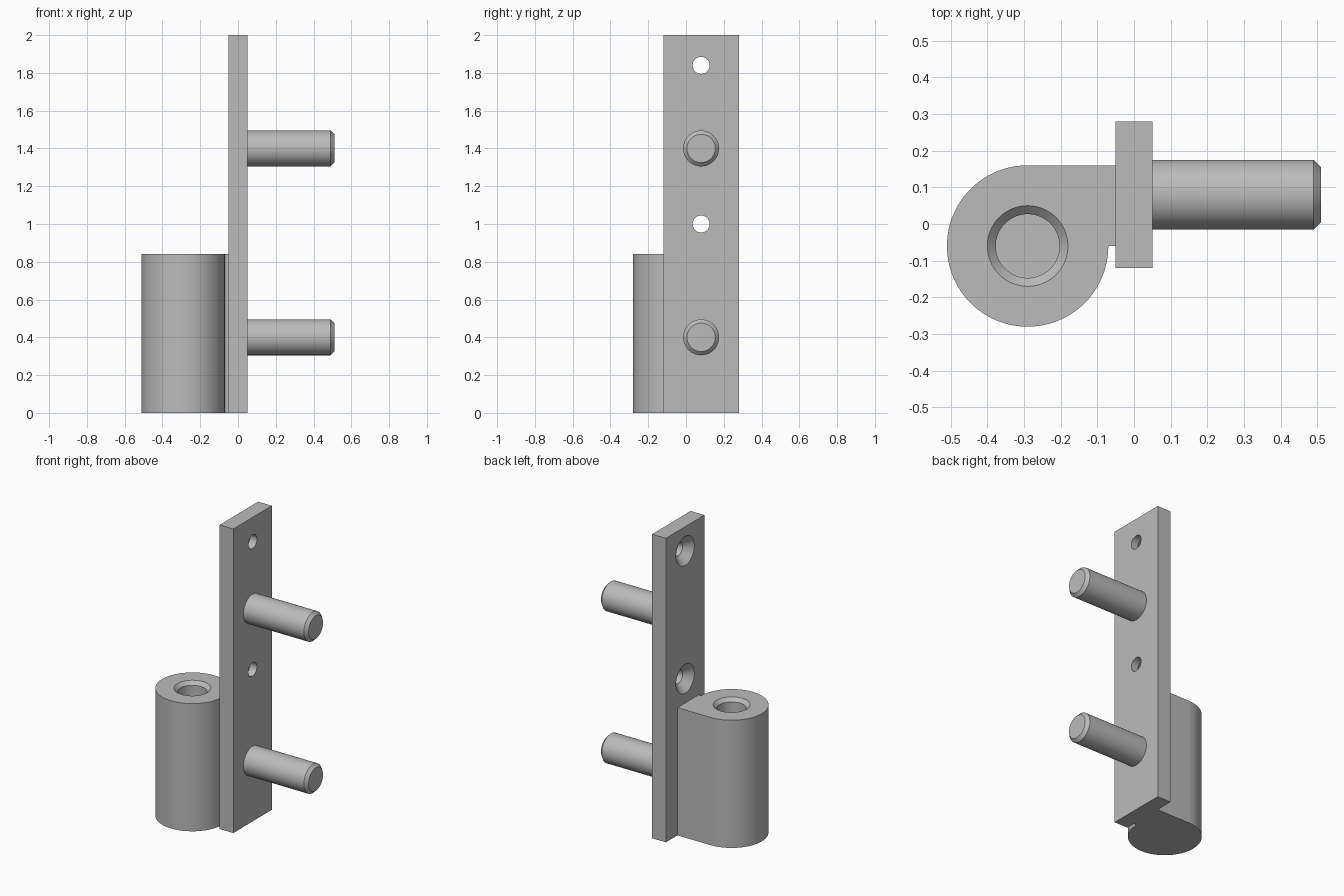
import bpy, bmesh, math
from mathutils import Matrix

cube = bpy.data.objects.get("Cube")
if cube:
    bpy.data.objects.remove(cube, do_unlink=True)

GREY = (0.5, 0.5, 0.5, 1)
steel = bpy.data.materials.new("grey_steel")
steel.use_nodes = True
steel.diffuse_color = GREY
steel.node_tree.nodes["Principled BSDF"].inputs["Base Color"].default_value = GREY


def finish(name, bm):
    bmesh.ops.recalc_face_normals(bm, faces=bm.faces)
    mesh = bpy.data.meshes.new(name)
    bm.to_mesh(mesh)
    bm.free()
    mesh.materials.append(steel)
    obj = bpy.data.objects.new(name, mesh)
    bpy.context.collection.objects.link(obj)
    return obj


def extrude(name, outline, height):
    bm = bmesh.new()
    face = bm.faces.new([bm.verts.new((x, y, 0)) for x, y in outline])
    top = bmesh.ops.extrude_face_region(bm, geom=[face])["geom"]
    verts = [v for v in top if isinstance(v, bmesh.types.BMVert)]
    bmesh.ops.translate(bm, verts=verts, vec=(0, 0, height))
    return finish(name, bm)


def lathe(name, profile, place, sides=64):
    """Solid of revolution about local z from (radius, height) pairs."""
    bm = bmesh.new()
    rings = []
    for r, h in profile:
        angles = [math.tau * i / sides for i in range(sides)]
        rings.append([bm.verts.new((r * math.cos(a), r * math.sin(a), h)) for a in angles])
    for low, high in zip(rings, rings[1:]):
        for i in range(sides):
            j = (i + 1) % sides
            bm.faces.new((low[i], low[j], high[j], high[i]))
    bm.faces.new(rings[0])
    bm.faces.new(rings[-1])
    bm.transform(place)
    return finish(name, bm)


def cut(target, cutter):
    mod = target.modifiers.new("cut", "BOOLEAN")
    mod.operation = "DIFFERENCE"
    mod.solver = "EXACT"
    mod.object = cutter
    bpy.context.view_layer.objects.active = target
    bpy.ops.object.modifier_apply(modifier=mod.name)
    bpy.data.objects.remove(cutter, do_unlink=True)


def along_x(z):
    return Matrix.Translation((0, 0.08, z)) @ Matrix.Rotation(math.pi / 2, 4, "Y")


# Mounting plate with two countersunk screw holes
T = 0.05
plate = extrude("mounting_plate", [(-T, -0.12), (T, -0.12), (T, 0.28), (-T, 0.28)], 2)
for z in (1.0, 1.84):
    sink = [(0.105, -T - 0.01), (0.045, 0), (0.045, T + 0.02)]
    cut(plate, lathe("screw_cutter", sink, along_x(z)))

# Hinge knuckle: round barrel running tangentially into the plate
CX, CY, R, H = -0.29, -0.06, 0.22, 0.84
outline = [(-T, CY + R)]
for i in range(73):
    a = math.radians(90 + 270 * i / 72)
    outline.append((CX + R * math.cos(a), CY + R * math.sin(a)))
outline.append((-T, CY))
knuckle = extrude("hinge_knuckle", outline, H)

# Blind pin bore with a chamfered mouth
bore = [(0.087, 0.24), (0.087, H - 0.023), (0.11, H), (0.11, H + 0.02)]
cut(knuckle, lathe("bore_cutter", bore, Matrix.Translation((CX, CY, 0))))

# Chamfered fixing pins
pins = [lathe(name, [(0.095, T), (0.095, 0.49), (0.075, 0.51)], along_x(z))
        for name, z in (("lower_pin", 0.4), ("upper_pin", 1.4))]

# Smooth round walls, keep edges sharp
bpy.ops.object.select_all(action="DESELECT")
for obj in [plate, knuckle] + pins:
    obj.select_set(True)
bpy.context.view_layer.objects.active = plate
bpy.ops.object.shade_smooth_by_angle(angle=math.radians(30))
